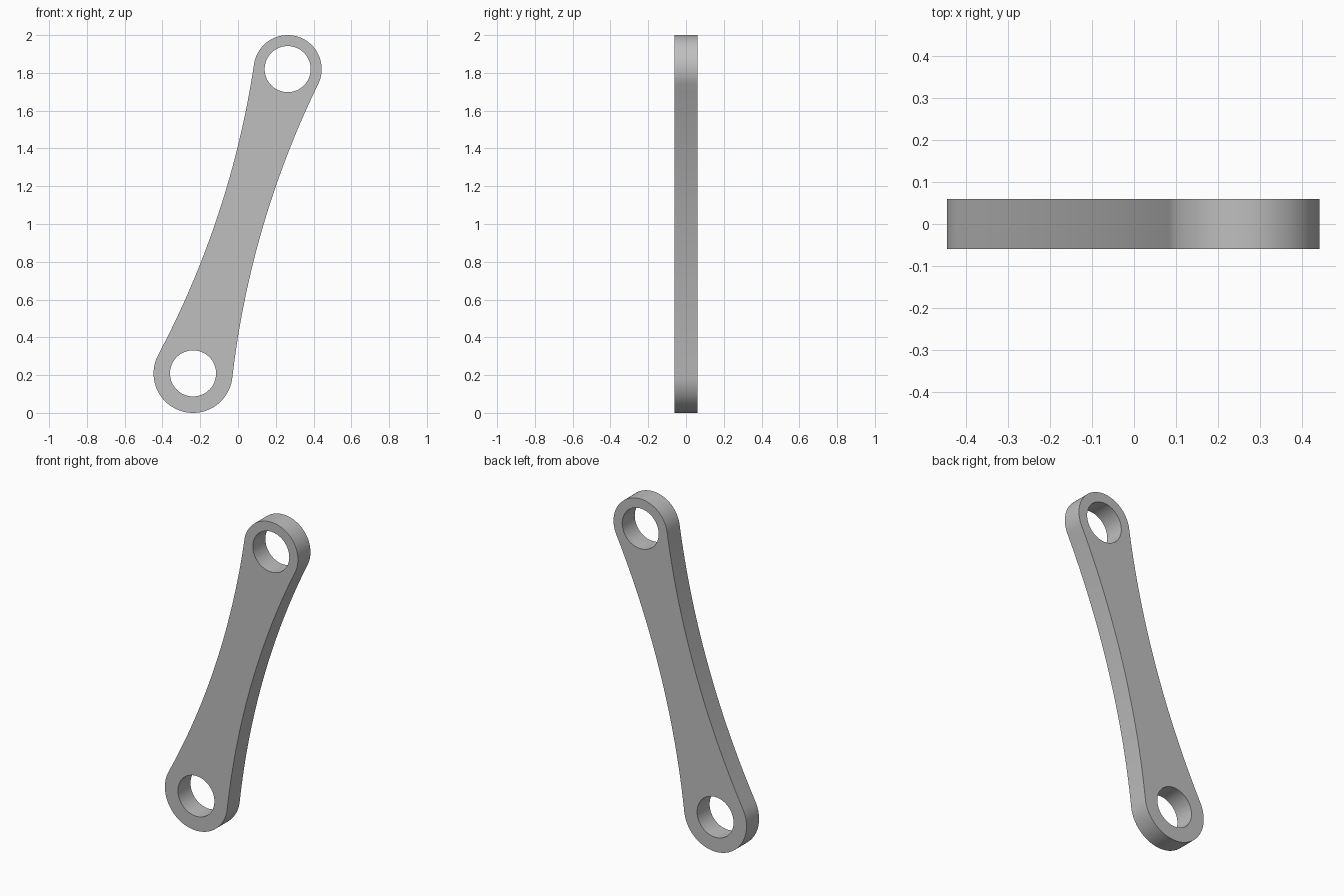
import bpy, bmesh, math
from mathutils import Vector

old = bpy.data.objects.get("Cube")
if old:
    bpy.data.objects.remove(old, do_unlink=True)

# Main dimensions, drawn in the x-z plane
LOW, LOW_R = Vector((-0.238, 0.209)), 0.209
TOP, TOP_R = Vector((0.263, 1.82)), 0.18
HOLE_R = 0.122
WAIST_R = 4.8
HALF_THICK = 0.06


def arc(centre, radius, start, end, steps, clockwise=False):
    """Points from the direction of start to that of end, without the last."""
    a = math.atan2(*(start - centre).yx)
    b = math.atan2(*(end - centre).yx)
    sweep = (b - a) % math.tau
    if clockwise:
        sweep -= math.tau
    angles = [a + sweep * i / steps for i in range(steps)]
    return [centre + radius * Vector((math.cos(t), math.sin(t))) for t in angles]


def circle(centre, radius, steps=64):
    angles = [math.tau * i / steps for i in range(steps)]
    return [centre + radius * Vector((math.cos(t), math.sin(t))) for t in angles]


# Centres of the two large arcs that touch both end bosses
axis = TOP - LOW
length = axis.length
axis.normalize()
normal = Vector((axis.y, -axis.x))
reach_low, reach_top = WAIST_R + LOW_R, WAIST_R + TOP_R
along = (length ** 2 + reach_low ** 2 - reach_top ** 2) / (2 * length)
across = math.sqrt(reach_low ** 2 - along ** 2)
right = LOW + axis * along + normal * across
left = LOW + axis * along - normal * across

# Outline: lower boss, one waist side, upper boss, other waist side
outline = arc(LOW, LOW_R, left, right, 48)
outline += arc(right, WAIST_R, LOW, TOP, 32, clockwise=True)
outline += arc(TOP, TOP_R, right, left, 48)
outline += arc(left, WAIST_R, TOP, LOW, 32, clockwise=True)

# Filled flat curve with two holes, thickened
curve = bpy.data.curves.new("link_arm", "CURVE")
curve.dimensions = "2D"
curve.fill_mode = "BOTH"
curve.extrude = HALF_THICK
for loop in (outline, circle(LOW, HOLE_R), circle(TOP, HOLE_R)):
    spline = curve.splines.new("POLY")
    spline.points.add(len(loop) - 1)
    for point, co in zip(spline.points, loop):
        point.co = (co.x, co.y, 0, 1)
    spline.use_cyclic_u = True

arm = bpy.data.objects.new("link_arm", curve)
bpy.context.collection.objects.link(arm)
arm.rotation_euler.x = math.pi / 2
bpy.ops.object.select_all(action="DESELECT")
arm.select_set(True)
bpy.context.view_layer.objects.active = arm
bpy.ops.object.convert(target="MESH")
arm = bpy.context.object
bpy.ops.object.transform_apply(location=False, rotation=True, scale=False)

# Weld the caps to the rims
bm = bmesh.new()
bm.from_mesh(arm.data)
bmesh.ops.remove_doubles(bm, verts=bm.verts, dist=0.0001)
bmesh.ops.recalc_face_normals(bm, faces=bm.faces)
bm.to_mesh(arm.data)
bm.free()
bpy.ops.object.shade_smooth_by_angle(angle=math.radians(30))

# Plain grey
grey = bpy.data.materials.new("grey")
grey.use_nodes = True
colour = (0.52, 0.52, 0.52, 1)
grey.diffuse_color = colour
grey.node_tree.nodes["Principled BSDF"].inputs["Base Color"].default_value = colour
arm.data.materials.clear()
arm.data.materials.append(grey)
